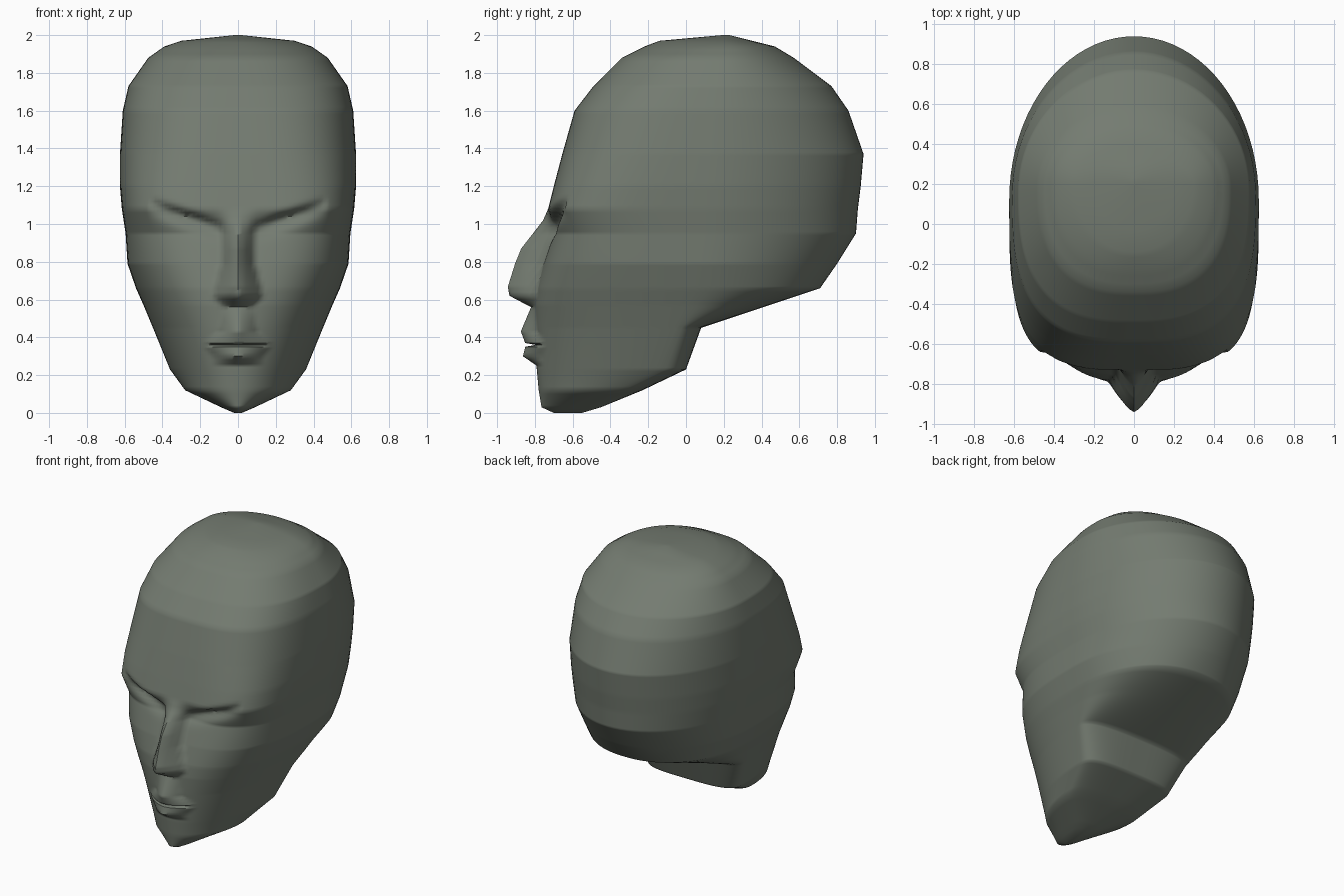
import bpy, bmesh, math

if "Cube" in bpy.data.objects:
    bpy.data.objects.remove(bpy.data.objects["Cube"])

# Head outline per height: z, front y, back y, half width, y of widest point, front squareness, back squareness
LEVELS = [
    (0.00, -0.70, -0.55, 0.02, -0.60, 2.0, 2.0),
    (0.03, -0.765, -0.45, 0.09, -0.52, 2.0, 2.5),
    (0.12, -0.78, -0.23, 0.28, -0.36, 2.0, 3.0),
    (0.23, -0.79, 0.00, 0.36, -0.15, 2.1, 3.5),
    (0.45, -0.80, 0.08, 0.45, -0.05, 2.3, 3.0),
    (0.57, -0.80, 0.44, 0.50, 0.00, 2.5, 2.4),
    (0.66, -0.79, 0.71, 0.54, 0.05, 2.7, 2.2),
    (0.79, -0.755, 0.80, 0.585, 0.08, 3.0, 2.0),
    (0.95, -0.70, 0.90, 0.595, 0.10, 3.4, 2.0),
    (1.08, -0.73, 0.91, 0.615, 0.10, 3.9, 2.0),
    (1.20, -0.70, 0.925, 0.625, 0.10, 3.6, 2.0),
    (1.37, -0.655, 0.94, 0.625, 0.12, 3.2, 2.0),
    (1.60, -0.59, 0.86, 0.61, 0.14, 2.9, 2.0),
    (1.73, -0.49, 0.77, 0.58, 0.16, 2.7, 2.0),
    (1.88, -0.34, 0.57, 0.475, 0.18, 2.5, 2.0),
    (1.94, -0.22, 0.47, 0.39, 0.20, 2.3, 2.0),
    (1.97, -0.14, 0.35, 0.30, 0.20, 2.0, 2.0),
    (2.00, 0.19, 0.23, 0.02, 0.21, 2.0, 2.0),
]
# Nose and lips on the centre line: z, how far forward, half width
RIDGE = [
    (0.25, 0.00, 0.14), (0.30, 0.07, 0.13), (0.35, 0.055, 0.18),
    (0.36, 0.00, 0.18), (0.37, 0.055, 0.18), (0.43, 0.075, 0.10),
    (0.56, 0.02, 0.08), (0.62, 0.14, 0.13), (0.67, 0.155, 0.12),
    (0.79, 0.15, 0.09), (0.87, 0.145, 0.085), (0.95, 0.11, 0.09),
    (1.02, 0.04, 0.10), (1.08, 0.00, 0.12),
]
STEPS = 40   # columns per quarter of the face


def sample(table, z):
    """Straight-line interpolation between table rows."""
    if z <= table[0][0]:
        return table[0][1:]
    for a, b in zip(table, table[1:]):
        if z <= b[0]:
            f = (z - a[0]) / (b[0] - a[0])
            return [p + (q - p) * f for p, q in zip(a[1:], b[1:])]
    return table[-1][1:]


def face_detail(x, z):
    """Backward (+) or forward (-) shift for the nose, lips and eye slits."""
    x = abs(x)
    shift = 0.0
    if RIDGE[0][0] < z < RIDGE[-1][0]:
        amount, width = sample(RIDGE, z)
        if x < width:
            shift -= amount * (1 - (x / width) ** 1.4)
    if 0.07 < x < 0.47:
        d = z - (0.985 + 0.33 * (x - 0.1))
        spread = 0.025 if d > 0 else 0.05
        fade = math.sin(math.pi * (x - 0.07) / 0.40) ** 0.6
        shift += 0.055 * fade * math.exp(-(d / spread) ** 2)
    return shift


def ring(z):
    front, back, half, mid, nf, nb = sample(LEVELS, z)
    quarter = math.pi / 2
    angles = [quarter * i / STEPS for i in range(-STEPS, STEPS + 1)]
    n = STEPS // 2
    angles += [quarter + quarter * i / n for i in range(1, 2 * n)]
    pts = []
    for i, t in enumerate(angles):
        u = max(-1.0, min(1.0, math.sin(t)))
        x = half * u
        if i <= 2 * STEPS:
            y = mid - (mid - front) * max(0, 1 - abs(u) ** nf) ** (1 / nf)
            y += face_detail(x, z)
        else:
            y = mid + (back - mid) * max(0, 1 - abs(u) ** nb) ** (1 / nb)
        pts.append((x, y, z))
    return pts


# Head: stacked rings skinned into one closed surface
heights = {round(i * 0.02, 3) for i in range(101)}
heights |= {r[0] for r in LEVELS} | {r[0] for r in RIDGE}
bm = bmesh.new()
rings = [[bm.verts.new(p) for p in ring(z)] for z in sorted(heights)]
for low, high in zip(rings, rings[1:]):
    for i in range(len(low)):
        j = (i + 1) % len(low)
        bm.faces.new((low[i], low[j], high[j], high[i]))
bm.faces.new(rings[0][::-1])
bm.faces.new(rings[-1])
bmesh.ops.recalc_face_normals(bm, faces=bm.faces)
mesh = bpy.data.meshes.new("head")
bm.to_mesh(mesh)
bm.free()

head = bpy.data.objects.new("head", mesh)
bpy.context.collection.objects.link(head)
stone = bpy.data.materials.new("grey green")
stone.diffuse_color = (0.175, 0.20, 0.165, 1)
stone.use_nodes = True
stone.node_tree.nodes["Principled BSDF"].inputs["Base Color"].default_value = stone.diffuse_color
mesh.materials.append(stone)

bpy.context.view_layer.objects.active = head
head.select_set(True)
bpy.ops.object.shade_smooth_by_angle(angle=math.radians(60))
